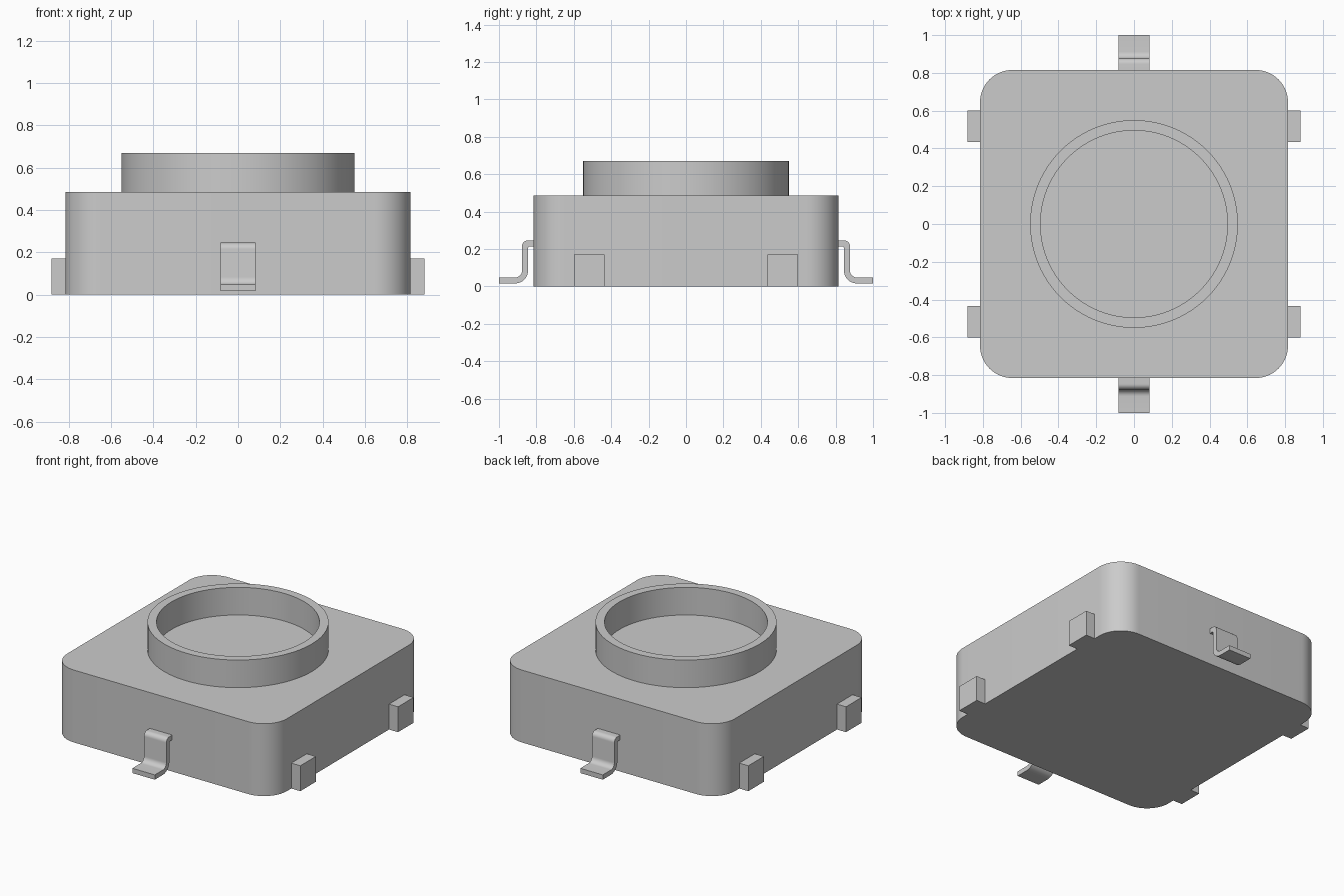
import bpy
import bmesh
from math import cos, sin, pi, radians
from mathutils import Vector

default_cube = bpy.data.objects.get("Cube")
if default_cube:
    bpy.data.objects.remove(default_cube, do_unlink=True)

# Single neutral finish for every part
grey = bpy.data.materials.new("light_grey")
grey.use_nodes = True
grey.diffuse_color = (0.6, 0.6, 0.6, 1)
grey.node_tree.nodes["Principled BSDF"].inputs["Base Color"].default_value = grey.diffuse_color

BODY_HALF = 0.815
BODY_TOP = 0.485
EMBED = 0.02  # how far attached parts sink into the body


def finish(name, bm):
    """Turn a bmesh into a smooth-by-angle object."""
    bmesh.ops.recalc_face_normals(bm, faces=bm.faces[:])
    mesh = bpy.data.meshes.new(name)
    bm.to_mesh(mesh)
    bm.free()
    mesh.materials.append(grey)
    obj = bpy.data.objects.new(name, mesh)
    bpy.context.collection.objects.link(obj)
    bpy.ops.object.select_all(action="DESELECT")
    obj.select_set(True)
    bpy.context.view_layer.objects.active = obj
    bpy.ops.object.shade_smooth_by_angle(angle=radians(30))
    return obj


def box(x0, x1, y0, y1, z0, z1):
    bm = bmesh.new()
    bmesh.ops.create_cube(bm, size=1)
    bmesh.ops.scale(bm, vec=(x1 - x0, y1 - y0, z1 - z0), verts=bm.verts)
    bmesh.ops.translate(bm, vec=((x0 + x1) / 2, (y0 + y1) / 2, (z0 + z1) / 2), verts=bm.verts)
    return bm


def arc(cx, cz, radius, start, end, steps=8):
    angles = [radians(start + (end - start) * i / steps) for i in range(steps + 1)]
    return [(cx + radius * cos(a), cz + radius * sin(a)) for a in angles]


# Housing: block with rounded vertical corners
bm = box(-BODY_HALF, BODY_HALF, -BODY_HALF, BODY_HALF, 0, BODY_TOP)
upright = [e for e in bm.edges if abs(e.verts[0].co.z - e.verts[1].co.z) > 0.1]
bmesh.ops.bevel(bm, geom=upright, offset=0.17, segments=14, profile=0.5, affect="EDGES")
finish("housing", bm)

# Collar: a thin-walled ring standing on the housing, turned from a rectangle
bm = bmesh.new()
section = [(0.495, BODY_TOP - EMBED), (0.55, BODY_TOP - EMBED), (0.55, 0.67), (0.495, 0.67)]
ring = [bm.verts.new((r, 0, z)) for r, z in section]
edges = [bm.edges.new((ring[i], ring[(i + 1) % len(ring)])) for i in range(len(ring))]
bmesh.ops.spin(bm, geom=ring + edges, cent=(0, 0, 0), axis=(0, 0, 1),
               angle=2 * pi, steps=96, use_merge=True)
bmesh.ops.remove_doubles(bm, verts=bm.verts, dist=0.0001)
finish("collar", bm)

# Side pads: two on the left, two on the right
for side, sx in (("left", 1), ("right", -1)):
    for place, sy in (("front", -1), ("back", 1)):
        xs = sorted((sx * (BODY_HALF - EMBED), sx * 0.882))
        ys = sorted((sy * 0.435, sy * 0.60))
        finish(f"{place}_{side}_pad", box(*xs, *ys, 0, 0.17))

# Bent leads: S-shaped strip leaving the housing and turning out to a flat foot
strip = [(BODY_HALF - EMBED, 0.245)]
strip += arc(0.847, 0.215, 0.03, 90, 0)
strip += arc(0.912, 0.083, 0.035, 180, 270)
strip += [(1, 0.048), (1, 0.016)]
strip += arc(0.912, 0.083, 0.067, 270, 180)
strip += arc(0.835, 0.203, 0.01, 0, 90)
strip += [(BODY_HALF - EMBED, 0.213)]

for place, sy in (("front", -1), ("back", 1)):
    bm = bmesh.new()
    face = bm.faces.new([bm.verts.new((-0.083, sy * d, z)) for d, z in strip])
    grown = bmesh.ops.extrude_face_region(bm, geom=[face], use_keep_orig=True)
    moved = [g for g in grown["geom"] if isinstance(g, bmesh.types.BMVert)]
    bmesh.ops.translate(bm, vec=Vector((0.166, 0, 0)), verts=moved)
    finish(f"{place}_lead", bm)
